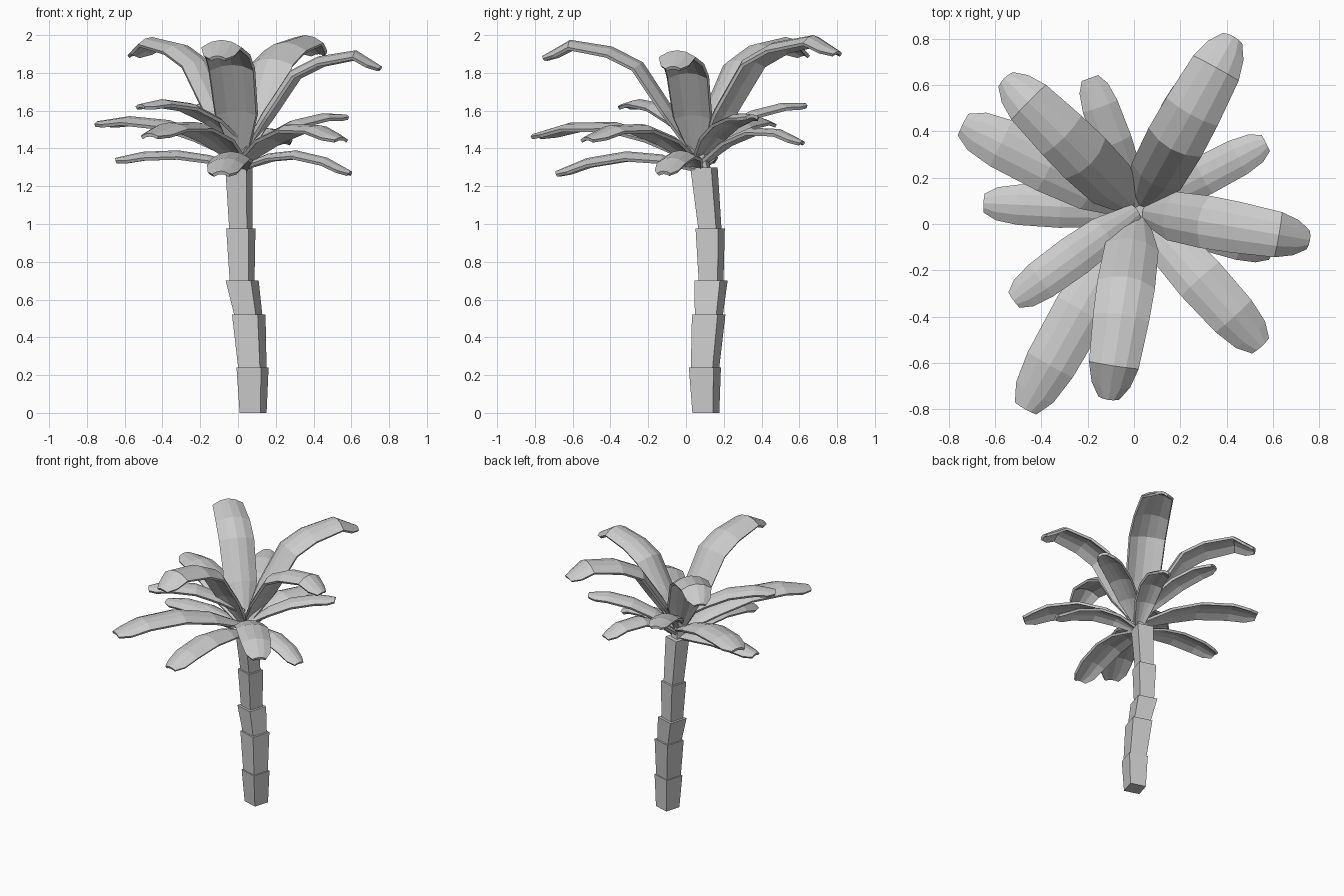
import bpy, bmesh, math
from mathutils import Vector

if "Cube" in bpy.data.objects:
    bpy.data.objects.remove(bpy.data.objects["Cube"])

UP = Vector((0, 0, 1))
BASE = Vector((0.015, 0.06, 0))


def finish(bm, name):
    me = bpy.data.meshes.new(name)
    bm.to_mesh(me)
    bm.free()
    ob = bpy.data.objects.new(name, me)
    bpy.context.collection.objects.link(ob)
    return ob


# Trunk: stacked four-sided blocks, each wider at the top
def trunk_block(name, low, high, side):
    bm = bmesh.new()
    rings = []
    for centre, s in ((low, side * 0.84), (high, side)):
        ring = []
        for k in range(4):
            a = math.radians(28 + 90 * k)
            arm = Vector((math.cos(a), math.sin(a), 0)) * s / math.sqrt(2)
            ring.append(bm.verts.new(centre + arm))
        rings.append(ring)
    a, b = rings
    bm.faces.new(a[::-1])
    bm.faces.new(b)
    for k in range(4):
        n = (k + 1) % 4
        bm.faces.new((a[k], a[n], b[n], b[k]))
    finish(bm, name)


joints = [Vector(p) for p in ((0.08, 0.105, 0), (0.077, 0.1, 0.24), (0.057, 0.12, 0.52),
                              (0.022, 0.133, 0.7), (0.015, 0.128, 0.975), (0.005, 0.095, 1.3))]
for i, side in enumerate((0.136, 0.142, 0.14, 0.124, 0.116)):
    low = joints[i] - UP * (0.015 if i else 0)
    trunk_block(f"trunk_block_{i + 1}", low, joints[i + 1], side)
trunk_block("crown_core", joints[-1] - UP * 0.01, BASE + UP * 1.42, 0.07)


# Leaf: domed strip along a bent path, thickened downwards
def leaf(name, x, y, height, fracs, widths, max_width, dome):
    tip = Vector((x, y, 0))
    length = (tip - BASE).length
    width = min(0.275 * length, max_width)
    side = (tip - BASE).normalized().cross(UP)
    path = [BASE.lerp(tip, f) + UP * height(f) for f in fracs]
    path.insert(-1, path[-2].lerp(path[-1], 0.65))  # extra row rounds the tip
    bm = bmesh.new()
    rows = []
    for i, p in enumerate(path):
        t = (path[min(i + 1, len(path) - 1)] - path[max(i - 1, 0)]).normalized()
        n = side.cross(t)
        w = width * widths[i]
        rows.append([bm.verts.new(p + side * (u * w / 4) - n * (u * u * dome * w))
                     for u in range(-2, 3)])
    for a, b in zip(rows, rows[1:]):
        for j in range(4):
            bm.faces.new((a[j], a[j + 1], b[j + 1], b[j]))
    mod = finish(bm, name).modifiers.new("thickness", 'SOLIDIFY')
    mod.thickness = 0.018
    mod.offset = -1


# Upper leaves: climb steeply, arch over, then dip at the tip (x, y, peak)
rise = {0: 0, 0.15: 0.38, 0.35: 0.8, 0.55: 0.94, 0.82: 1}
for i, (x, y, peak) in enumerate(((-0.11, -0.76, 1.975), (0.76, -0.07, 1.92),
                                  (0.43, 0.81, 2.0), (-0.56, 0.63, 1.99))):
    def arch(f):
        return 1.38 + (peak - 1.38) * rise[f] if f in rise else peak - 0.085
    leaf(f"upper_leaf_{i + 1}", x, y, arch, (*rise, 1),
         (0.4, 1.02, 1.1, 1.07, 0.95, 0.74, 0.4), 0.27, 0.046)


# Spreading leaves: parabola through base, middle and tip (x, y, middle z, tip z)
def spread(name, climb, dome, leaves):
    for i, (x, y, mid, end) in enumerate(leaves):
        def bow(f):
            return ((mid - climb) * (1 - f) * (1 - 2 * f)
                    + mid * 4 * f * (1 - f) + end * f * (2 * f - 1))
        leaf(f"{name}_{i + 1}", x, y, bow, (0, 0.25, 0.5, 0.78, 1),
             (0.38, 0.9, 1, 0.95, 0.78, 0.45), 0.235, dome)


spread("middle_leaf", 0.19, 0.038, (
    (-0.74, 0.43, 1.55, 1.545), (-0.47, -0.8, 1.54, 1.48), (0.55, -0.53, 1.53, 1.46),
    (0.57, 0.35, 1.55, 1.58), (-0.52, -0.33, 1.64, 1.635), (-0.19, 0.63, 1.6, 1.64),
    (0.25, 0.62, 1.51, 1.44)))
spread("lower_leaf", 0.08, 0.046, (
    (-0.65, 0.09, 1.39, 1.35), (-0.09, -0.69, 1.385, 1.28), (0.6, -0.12, 1.39, 1.28)))
